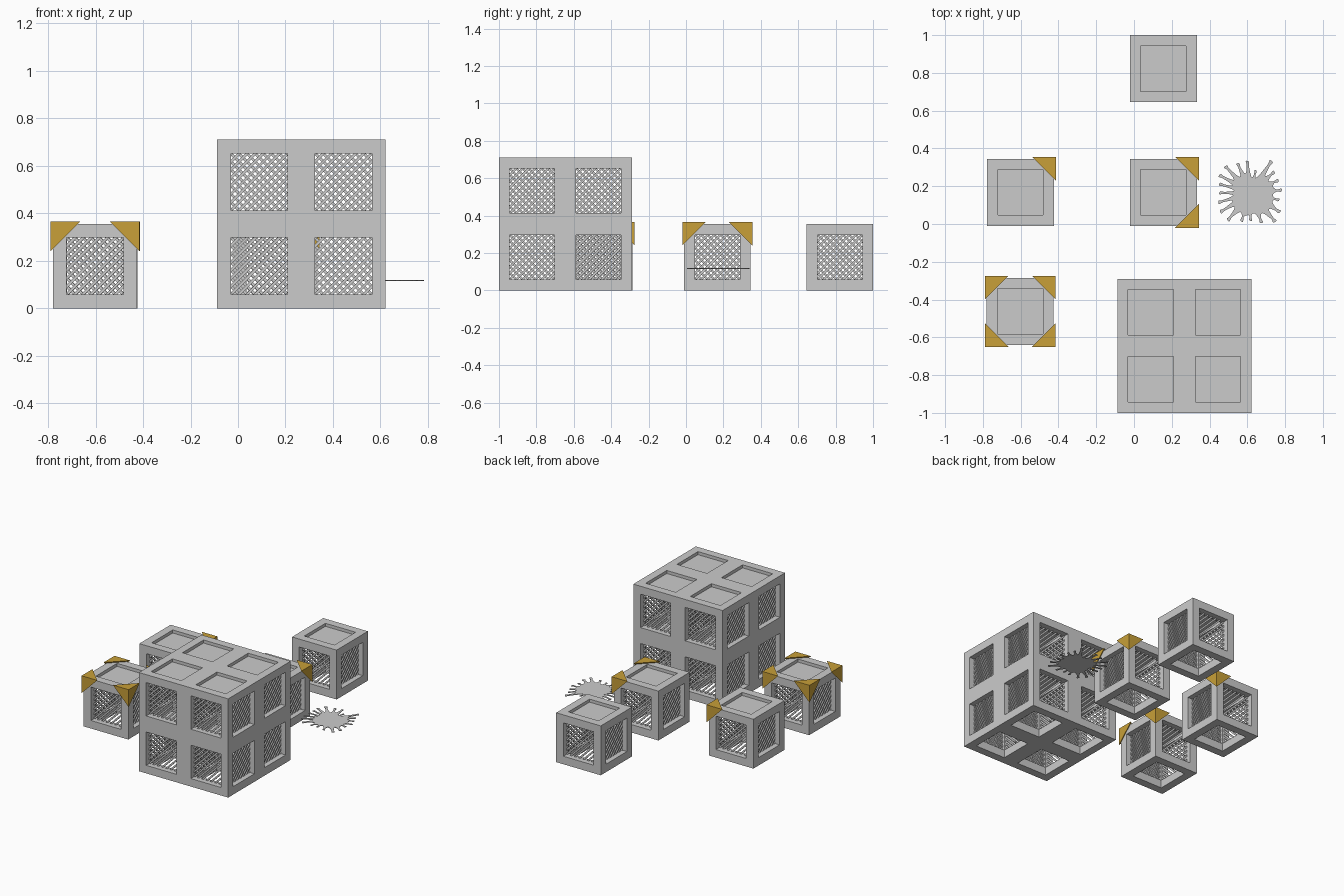
import bpy, bmesh, math
from mathutils import Vector, Matrix

if "Cube" in bpy.data.objects:
    bpy.data.objects.remove(bpy.data.objects["Cube"])

S = 0.355          # cube side
B = 0.0575         # beam width
W = S - 2 * B      # window size
PITCH, SLAT = 0.034, 0.0165


def to_mesh(bm, name):
    bmesh.ops.recalc_face_normals(bm, faces=bm.faces[:])
    me = bpy.data.meshes.new(name)
    bm.to_mesh(me)
    bm.free()
    return me


def place(name, me, loc=(0, 0, 0)):
    ob = bpy.data.objects.new(name, me)
    ob.location = loc
    bpy.context.collection.objects.link(ob)
    return ob


def box(bm, lo, hi):
    lo, hi = Vector(lo), Vector(hi)
    m = Matrix.Translation((lo + hi) / 2) @ Matrix.Diagonal((*(hi - lo), 1))
    bmesh.ops.create_cube(bm, size=1, matrix=m)


# Open frame: a 3x3x3 grid of cells, keeping only edge and corner cells
def frame_mesh():
    bm = bmesh.new()
    cuts = [0, B, S - B, S]

    def solid(c):
        return all(0 <= i <= 2 for i in c) and sum(i != 1 for i in c) >= 2

    for c in [(i, j, k) for i in range(3) for j in range(3) for k in range(3)]:
        if not solid(c):
            continue
        for ax in range(3):
            for side in (0, 1):
                n = list(c)
                n[ax] += 1 if side else -1
                if solid(n):
                    continue
                quad = []
                for a, b in ((0, 0), (1, 0), (1, 1), (0, 1)):
                    p = list(c)
                    p[ax] += side
                    p[(ax + 1) % 3] += a
                    p[(ax + 2) % 3] += b
                    quad.append(bm.verts.new([cuts[i] for i in p]))
                bm.faces.new(quad)
    bmesh.ops.remove_doubles(bm, verts=bm.verts[:], dist=1e-5)
    return to_mesh(bm, "frame")


# Diagonal slats in the four side windows
def slat_mesh():
    bm = bmesh.new()

    def ends(c):
        return [(max(0, -c), max(0, c)), (min(W, W - c), min(W, W + c))]

    n = int(W / PITCH)
    for side in range(4):
        rot = Matrix.Rotation(side * math.pi / 2, 4, 'Z')
        for i in range(-n, n + 1):
            a = ends(i * PITCH - SLAT / 2)
            b = ends(i * PITCH + SLAT / 2)
            pts = [a[0], a[1], b[1], b[0]]
            rings = []
            for d in (0.035, 0.045):
                rings.append([bm.verts.new(Vector((S / 2, S / 2, 0)) + rot @ Vector(
                    (u - W / 2, d - S / 2, v + B))) for u, v in pts])
            bm.faces.new(rings[0])
            bm.faces.new(rings[1][::-1])
            for k in range(4):
                m = (k + 1) % 4
                bm.faces.new((rings[0][k], rings[0][m], rings[1][m], rings[1][k]))
    return to_mesh(bm, "slats")


def lid_mesh():
    bm = bmesh.new()
    box(bm, (B, B, S - 0.034), (S - B, S - B, S - 0.022))
    return to_mesh(bm, "lid")


# Corner cap: tetrahedron with its right-angled corner pushed slightly outward
def cap_mesh(sx, sy, mat):
    bm = bmesh.new()
    leg = 0.125
    v = [bm.verts.new(p) for p in
         ((0, 0, 0), (-sx * leg, 0, 0), (0, -sy * leg, 0), (0, 0, -leg))]
    for f in ((0, 1, 2), (0, 2, 3), (0, 3, 1), (1, 3, 2)):
        bm.faces.new([v[i] for i in f])
    me = to_mesh(bm, "corner_cap")
    me.materials.append(mat)
    return me


gold = bpy.data.materials.new("gold")
gold.diffuse_color = (0.58, 0.35, 0.04, 1)
gold.use_nodes = True
gold.node_tree.nodes["Principled BSDF"].inputs["Base Color"].default_value = gold.diffuse_color
frame, slats, lid = frame_mesh(), slat_mesh(), lid_mesh()


def crate(name, loc, caps=()):
    place(name + "_frame", frame, loc)
    place(name + "_slats", slats, loc)
    place(name + "_lid", lid, loc)
    for sx, sy in caps:
        corner = Vector(loc) + Vector((S / 2 + sx * (S / 2 + 0.01),
                                       S / 2 + sy * (S / 2 + 0.01), S + 0.01))
        place(name + "_corner_cap", cap_mesh(sx, sy, gold), corner)


# Single crates
crate("plain_crate", (-0.022, 0.645, 0))
crate("two_cap_crate", (-0.022, -0.01, 0), [(1, 1), (1, -1)])
crate("one_cap_crate", (-0.778, -0.01, 0), [(1, 1)])
crate("four_cap_crate", (-0.78, -0.64, 0), [(1, 1), (1, -1), (-1, 1), (-1, -1)])

# Large block of 2 x 2 x 2 crates
for i in range(2):
    for j in range(2):
        for k in range(2):
            crate("block_crate", (-0.088 + i * S, -1 + j * S, k * S))

# Flat splat: (angle in degrees, radius) arm tips with valleys between them
TIPS = [(5, .17), (24, .165), (41, .172), (56, .205), (76, .125), (95, .172),
        (113, .172), (133, .195), (150, .19), (164, .172), (180, .165), (197, .178),
        (213, .19), (231, .19), (253, .16), (271, .15), (291, .172), (311, .205),
        (327, .19), (346, .16)]
VALLEYS = [.125, .115, .12, .09, .085, .105, .10, .11, .10, .085, .09, .10,
           .11, .115, .12, .11, .125, .13, .13, .12]
ctrl = []
for i, (a, r) in enumerate(TIPS):
    b = TIPS[(i + 1) % len(TIPS)][0]
    gap = (b - a) % 360
    for ang, rad in ((a - 2.2, r - .028), (a - 3, r - .006), (a + 3, r - .002),
                     (a + 2.2, r - .028), (a + gap / 2, VALLEYS[i])):
        t = math.radians(ang)
        ctrl.append(Vector((rad * math.cos(t), rad * math.sin(t), 0)))

bm = bmesh.new()
n = len(ctrl)
ring = []
for i in range(n):
    p0, p1, p2, p3 = (ctrl[(i + k) % n] for k in (-1, 0, 1, 2))
    for t in (0, 1 / 3, 2 / 3):
        q = 0.5 * (2 * p1 + (p2 - p0) * t + (2 * p0 - 5 * p1 + 4 * p2 - p3) * t * t
                   + (3 * p1 - p0 - 3 * p2 + p3) * t ** 3)
        ring.append(bm.verts.new(q))
face = bm.faces.new(ring)
ext = bmesh.ops.extrude_face_region(bm, geom=[face])
bmesh.ops.translate(bm, vec=(0, 0, 0.004),
                    verts=[g for g in ext["geom"] if isinstance(g, bmesh.types.BMVert)])
bmesh.ops.triangulate(bm, faces=[f for f in bm.faces if len(f.verts) > 4])
place("splat", to_mesh(bm, "splat"), (0.615, 0.165, 0.115))
